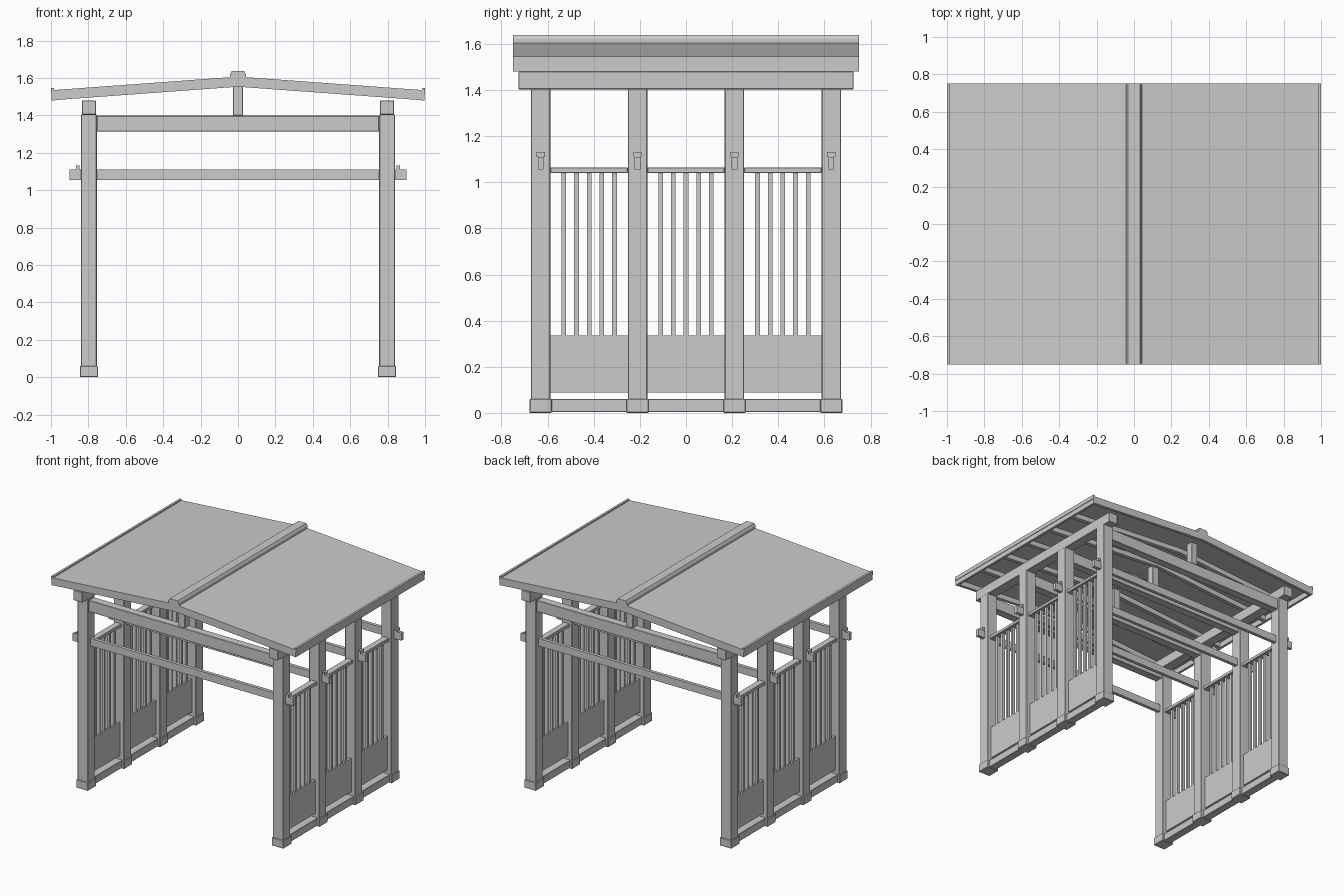
import bpy, bmesh

if "Cube" in bpy.data.objects:
    bpy.data.objects.remove(bpy.data.objects["Cube"])

def mesh_object(name, verts, faces, bevel=0.0):
    me = bpy.data.meshes.new(name)
    bm = bmesh.new()
    vs = [bm.verts.new(v) for v in verts]
    for f in faces:
        bm.faces.new([vs[i] for i in f])
    bmesh.ops.recalc_face_normals(bm, faces=bm.faces)
    bm.to_mesh(me)
    bm.free()
    ob = bpy.data.objects.new(name, me)
    bpy.context.collection.objects.link(ob)
    if bevel:
        mod = ob.modifiers.new("chamfer", 'BEVEL')
        mod.width = bevel
        mod.segments = 1
    return ob

def extrude_y(name, profile, y0, y1, bevel=0.0):
    """Extrude an (x, z) outline along y."""
    n = len(profile)
    verts = [(x, y, z) for y in (y0, y1) for x, z in profile]
    faces = [list(range(n)), list(range(n, 2 * n))]
    faces += [[i, (i + 1) % n, n + (i + 1) % n, n + i] for i in range(n)]
    return mesh_object(name, verts, faces, bevel)

def box(name, x0, x1, y0, y1, z0, z1, bevel=0.0):
    x0, x1 = min(x0, x1), max(x0, x1)
    return extrude_y(name, [(x0, z0), (x1, z0), (x1, z1), (x0, z1)], y0, y1, bevel)

PX, HW = 0.797, 0.042            # post centre line and half width
POST_Y = [-0.63, -0.21, 0.21, 0.63]
C = 0.003                        # timber chamfer

for s in (-1, 1):
    # posts with footings
    for y in POST_Y:
        x = s * PX
        box("post", x - HW, x + HW, y - HW, y + HW, 0.03, 1.405, C)
        box("post_footing", x - 0.048, x + 0.048, y - 0.048, y + 0.048, 0, 0.06, C)
        # key locking the tie end outside the post
        box("tie_key", s * 0.847, s * 0.866, y - 0.018, y + 0.018, 1.11, 1.132)

    # wall plate along the post tops
    box("wall_plate", s * (PX - 0.037), s * (PX + 0.037), -0.727, 0.727, 1.403, 1.48, C)

    # wall bays: sill, lower panel, slats, top rail
    for a, b in zip(POST_Y, POST_Y[1:]):
        y0, y1, yc, x = a + HW, b - HW, (a + b) / 2, s * PX
        box("sill", x - 0.03, x + 0.03, y0, y1, 0.004, 0.06, C)
        box("lower_panel", x - 0.01, x + 0.01, y0, y1, 0.088, 0.335)
        box("top_rail", x - 0.025, x + 0.025, y0, y1, 1.04, 1.065, C)
        for k in range(-2, 3):
            ys = yc + k * 0.055
            box("slat", x - 0.01, x + 0.01, ys - 0.01, ys + 0.01, 0.335, 1.04)

# cross ties and king posts at each post pair
for y in POST_Y:
    box("upper_tie", -PX + HW, PX - HW, y - 0.03, y + 0.03, 1.313, 1.398, C)
    box("lower_tie", -0.9, 0.9, y - 0.0125, y + 0.0125, 1.055, 1.11)
    box("king_post", -0.027, 0.027, y - 0.027, y + 0.027, 1.398, 1.57, C)

# roof outlines: both slopes in one chevron
def chevron(xe, low, high):
    def z(x, base):
        return base - 0.073 * x
    return [(-xe, z(xe, low)), (0, low), (xe, z(xe, low)),
            (xe, z(xe, high)), (0, high), (-xe, z(xe, high))]

extrude_y("roof_sheet", chevron(0.993, 1.592, 1.607), -0.75, 0.75)
for s in (-1, 1):
    extrude_y("barge_board", chevron(0.993, 1.553, 1.592), s * 0.75, s * 0.728)
for k in range(-2, 3):
    extrude_y("rafter", chevron(0.98, 1.556, 1.592), k * 0.245 - 0.015, k * 0.245 + 0.015)

# eaves boards with a raised lip
for s in (-1, 1):
    box("eaves_board", s * 0.978, s * 0.996, -0.75, 0.75, 1.48, 1.53)
    box("eaves_lip", s * 0.984, s * 1.0, -0.75, 0.75, 1.515, 1.545)

# ridge cap
extrude_y("ridge_cap", [(-0.042, 1.6), (0.042, 1.6), (0.042, 1.622),
                        (0.032, 1.638), (-0.032, 1.638), (-0.042, 1.622)], -0.75, 0.75)
